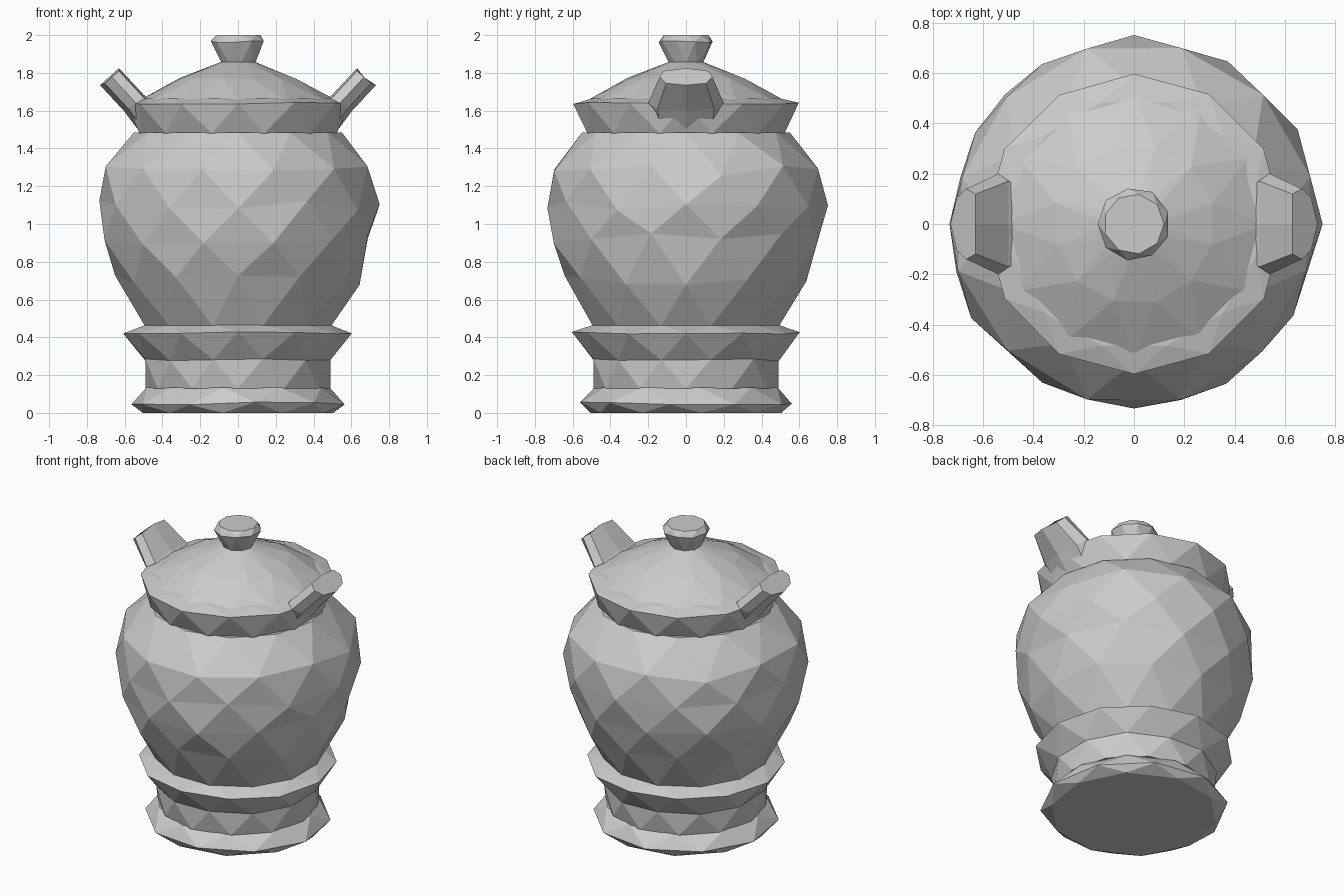
import bpy, bmesh, math, random

random.seed(4)
old = bpy.data.objects.get("Cube")
if old:
    bpy.data.objects.remove(old, do_unlink=True)

GREY = (0.6, 0.6, 0.6, 1)
stone = bpy.data.materials.new("grey stone")
stone.use_nodes = True
stone.diffuse_color = GREY
stone.node_tree.nodes["Principled BSDF"].inputs["Base Color"].default_value = GREY


def finish(bm, name):
    bmesh.ops.recalc_face_normals(bm, faces=bm.faces)
    mesh = bpy.data.meshes.new(name)
    bm.to_mesh(mesh)
    bm.free()
    mesh.materials.append(stone)
    obj = bpy.data.objects.new(name, mesh)
    bpy.context.scene.collection.objects.link(obj)
    return obj


def faceted_lathe(name, profile, sides, jitter=0.0, start=0.0):
    """Stack rings of (radius, height), each turned half a step, joined by triangles."""
    bm = bmesh.new()
    rings = []
    last = len(profile) - 1
    for i, (radius, z) in enumerate(profile):
        ring = []
        for k in range(sides):
            a = math.tau * (k + start + i / 2) / sides
            inner = 0 < i < last
            r = radius + (random.uniform(-jitter, jitter) * 0.4 if inner else 0)
            h = z + (random.uniform(-jitter, jitter) if inner else 0)
            ring.append(bm.verts.new((r * math.cos(a), r * math.sin(a), h)))
        rings.append(ring)
    for low, high in zip(rings, rings[1:]):
        for k in range(sides):
            n = (k + 1) % sides
            bm.faces.new((low[k], low[n], high[k]))
            bm.faces.new((low[n], high[n], high[k]))
    bm.faces.new(rings[0])
    bm.faces.new(rings[-1])
    return finish(bm, name)


# Foot and flared pedestal
faceted_lathe("foot", [(0.51, 0), (0.57, 0.05), (0.49, 0.135)], 10, 0.008, 0.25)
faceted_lathe("pedestal", [(0.49, 0.13), (0.505, 0.28), (0.605, 0.425), (0.50, 0.468)],
              12, 0.008)

# Rounded belly
faceted_lathe("body", [(0.51, 0.46), (0.645, 0.70), (0.72, 0.92), (0.74, 1.10),
                       (0.715, 1.28), (0.55, 1.485)], 12, 0.03, 0.5)

# Collar, lid and knob
faceted_lathe("collar", [(0.54, 1.48), (0.595, 1.64), (0.50, 1.668)], 12, 0.006, 0.5)
faceted_lathe("lid", [(0.53, 1.65), (0.32, 1.77), (0.09, 1.858)], 12, 0.008)
faceted_lathe("knob", [(0.09, 1.85), (0.145, 1.965), (0.12, 2.0)], 9, 0.006)


# Slab handles leaning outward: sections of (half width, outer x/z, inner x/z)
def handle(name, side):
    sections = [(0.18, (0.49, 1.49), (0.46, 1.64)),
                (0.20, (0.58, 1.61), (0.50, 1.67)),
                (0.14, (0.705, 1.745), (0.63, 1.81))]
    bm = bmesh.new()
    loops = []
    for w, (ox, oz), (ix, iz) in sections:
        mx, mz = (ox + ix) / 2, (oz + iz) / 2
        pts = [(ox, -w * 0.75, oz), (ox + 0.025, 0, oz - 0.01), (ox, w * 0.75, oz),
               (mx, w, mz), (ix, w * 0.85, iz), (ix, 0, iz + 0.015),
               (ix, -w * 0.85, iz), (mx, -w, mz)]
        loops.append([bm.verts.new((side * x, y, z)) for x, y, z in pts])
    for a, b in zip(loops, loops[1:]):
        for k in range(len(a)):
            n = (k + 1) % len(a)
            bm.faces.new((a[k], a[n], b[n], b[k]))
    bm.faces.new(loops[0])
    bm.faces.new(loops[-1])
    return finish(bm, name)


handle("handle_left", 1)
handle("handle_right", -1)
